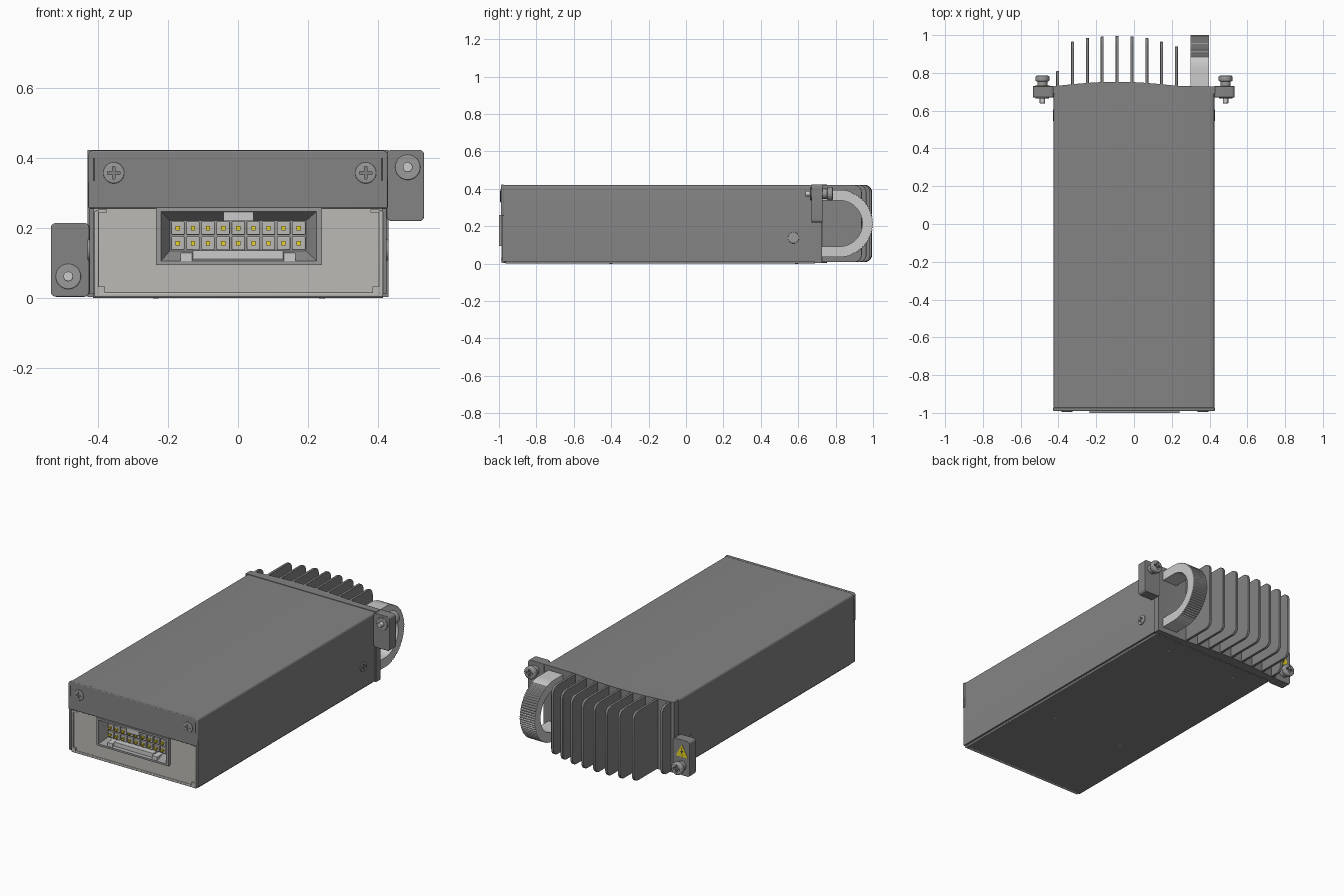
import bpy, bmesh, math
from mathutils import Vector

if "Cube" in bpy.data.objects:
    bpy.data.objects.remove(bpy.data.objects["Cube"])


def material(name, *rgb):
    m = bpy.data.materials.new(name)
    m.diffuse_color = (*rgb, 1)
    m.use_nodes = True
    m.node_tree.nodes["Principled BSDF"].inputs["Base Color"].default_value = m.diffuse_color
    return m


GREY = material("body_grey", 0.23, 0.23, 0.23)
PALE = material("pale_panel", 0.5, 0.49, 0.46)
LIGHT = material("light_metal", 0.62, 0.63, 0.65)
STEEL = material("screw_steel", 0.32, 0.32, 0.32)
DARK = material("dark", 0.05, 0.05, 0.05)
YELLOW = material("yellow", 0.8, 0.66, 0.02)


def finish(name, bm, mat, bevel=0):
    bmesh.ops.recalc_face_normals(bm, faces=bm.faces)
    me = bpy.data.meshes.new(name)
    bm.to_mesh(me)
    bm.free()
    me.materials.append(mat)
    ob = bpy.data.objects.new(name, me)
    bpy.context.collection.objects.link(ob)
    if bevel:
        mod = ob.modifiers.new("bevel", 'BEVEL')
        mod.width, mod.segments, mod.limit_method = bevel, 3, 'ANGLE'
        mod.angle_limit = math.radians(40)
    return ob


def boxes(name, bounds, mat, bevel=0):
    """One mesh from boxes given as (x0, x1, y0, y1, z0, z1)."""
    bm = bmesh.new()
    for x0, x1, y0, y1, z0, z1 in bounds:
        for v in bmesh.ops.create_cube(bm, size=1)["verts"]:
            v.co = (x1 if v.co.x > 0 else x0, y1 if v.co.y > 0 else y0, z1 if v.co.z > 0 else z0)
    return finish(name, bm, mat, bevel)


def loft(name, rings, mat, bevel=0, cap_start=True):
    bm = bmesh.new()
    rows = [[bm.verts.new(p) for p in ring] for ring in rings]
    n = len(rows[0])
    for a, b in zip(rows, rows[1:]):
        for i in range(n):
            bm.faces.new((a[i], a[(i + 1) % n], b[(i + 1) % n], b[i]))
    if cap_start:
        bm.faces.new(rows[0])
    bm.faces.new(rows[-1])
    return finish(name, bm, mat, bevel)


def prism(name, pts, axis, a, b, mat, bevel=0):
    """Extrude a 2D outline along an axis from a to b."""
    place = {'x': lambda u, v, d: (d, u, v), 'y': lambda u, v, d: (u, d, v),
             'z': lambda u, v, d: (u, v, d)}[axis]
    return loft(name, [[place(u, v, d) for u, v in pts] for d in (a, b)], mat, bevel)


def circle(u, v, r, n=32):
    return [(u + r * math.cos(2 * math.pi * i / n), v + r * math.sin(2 * math.pi * i / n)) for i in range(n)]


def rounded(pts, seg=6):
    """Outline of (u, v) or (u, v, radius) right-angle corners."""
    out = []
    for i, p in enumerate(pts):
        c = Vector(p[:2])
        if len(p) == 2:
            out.append(tuple(c))
            continue
        d0 = (Vector(pts[i - 1][:2]) - c).normalized() * p[2]
        d1 = (Vector(pts[(i + 1) % len(pts)][:2]) - c).normalized() * p[2]
        for k in range(seg + 1):
            t = math.pi / 2 * k / seg
            out.append(tuple(c + d0 * (1 - math.sin(t)) + d1 * (1 - math.cos(t))))
    return out


def rect(u0, u1, v0, v1, r):
    return rounded([(u0, v0, r), (u1, v0, r), (u1, v1, r), (u0, v1, r)])


def screw_head(name, loc, rot, r, h):
    """Round head with a recessed cross, facing local +z."""
    head = prism(name, circle(0, 0, r), 'z', -h, h, STEEL, h * 0.5)
    w, l = r * 0.14, r * 0.6
    cross = []
    for k in range(4):
        c, s = math.cos(k * math.pi / 2), math.sin(k * math.pi / 2)
        cross += [(u * c - v * s, u * s + v * c) for u, v in ((l, -w), (l, w), (w, w))]
    cutter = prism("cross_cutter", cross, 'z', h * 0.1, h * 2, DARK)
    mod = head.modifiers.new("cross", 'BOOLEAN')
    mod.object, mod.operation = cutter, 'DIFFERENCE'
    bpy.context.view_layer.objects.active = head
    for m in [m.name for m in head.modifiers]:
        bpy.ops.object.modifier_apply(modifier=m)
    bpy.data.objects.remove(cutter)
    head.location = loc
    head.rotation_euler = [math.radians(a) for a in rot]


# Folded sheet cover, its front lip, and the bottom plate
prism("cover", rounded([(-.425, .012), (-.425, .42, .015), (.425, .42, .015), (.425, .012),
                        (.412, .012), (.412, .408), (-.412, .408), (-.412, .012)]),
      'y', -.985, .695, GREY)
prism("cover_front_lip", rounded([(-.428, .257), (.428, .257), (.428, .422, .015), (-.428, .422, .015)]),
      'y', -.99, -.972, GREY, .004)
boxes("lip_slots", [(s * .412 - .003, s * .412 + .003, -.991, -.985, .335, .40) for s in (-1, 1)], DARK)
boxes("bottom_plate", [(-.415, .415, -.965, .69, 0, .013)], GREY, .004)
for i, (x, y) in enumerate([(.24, .59), (-.235, .59), (.24, -.4), (-.235, -.4)]):
    prism(f"bottom_pin_{i}", circle(x, y, .008, 16), 'z', -.001, .01, LIGHT)

# Pale front panel, notched for the connector, with folded rim
prism("front_panel", rounded([(-.412, .004, .012), (.412, .004, .012), (.412, .258), (.24, .258),
                              (.24, .095), (-.235, .095), (-.235, .258), (-.412, .258)]),
      'y', -.98, -.965, PALE)
boxes("front_panel_rim", [(-.41, -.398, -.987, -.97, .003, .25), (.403, .415, -.987, -.97, .003, .25),
                          (-.41, .415, -.987, -.97, .003, .016)], PALE, .004)
boxes("rim_corner_tabs", [(-.40, -.375, -.986, -.975, .245, .254), (.378, .405, -.986, -.975, .245, .254),
                          (-.40, -.38, -.988, -.975, .014, .034), (.385, .405, -.988, -.975, .014, .034)], PALE)

# Connector: funnel housing, latch parts, cells and pins
steps = [(-.235, .24, .095, .259, -.93), (-.235, .24, .095, .259, -1), (-.22, .225, .106, .248, -1),
         (-.195, .195, .135, .222, -.93)]
loft("connector_housing", [[(a, y, c), (b, y, c), (b, y, d), (a, y, d)] for a, b, c, d, y in steps],
     STEEL, cap_start=False)
boxes("connector_latches", [(-.042, .045, -.995, -.93, .22, .252), (-.165, -.13, -.998, -.93, .098, .13),
                            (.13, .165, -.998, -.93, .098, .13), (-.13, .13, -.985, -.93, .105, .137)], LIGHT, .002)
cells = [(-.172 + .0432 * i, z) for i in range(9) for z in (.157, .2)]
boxes("connector_cells", [(x - .019, x + .019, -.955, -.928, z - .019, z + .019) for x, z in cells], PALE, .003)
boxes("connector_pins", [(x - .006, x + .006, -.97, -.93, z - .006, z + .006) for x, z in cells], YELLOW)

# Heat sink: domed base plate and fins with rounded tips
dome = [(.24 - .66 * i / 16, .73 + .023 * math.sin(math.pi * i / 16)) for i in range(17)]
prism("heat_sink_base", [(-.43, .687), (.43, .687), (.43, .728)] + dome + [(-.43, .725)],
      'z', .004, .423, GREY)
for i, tip in enumerate([.81, .965, .985, .993, .995, .993, .985, .965, .94]):
    x = -.404 + .0786 * i
    prism(f"fin_{i}", rounded([(.71, .008), (tip, .008, .04), (tip, .421, .04), (.71, .421)]),
          'x', x - .008, x + .008, GREY, .003)

# Mounting ears, each with a captive screw
for side, x0, x1, z0, z1, zs in (("left", -.535, -.425, .004, .215, .062),
                                 ("right", .425, .532, .22, .424, .374)):
    xs = -.485 if side == "left" else .485
    prism(f"{side}_ear", rect(x0, x1, z0, z1, .015), 'y', .67, .73, GREY, .003)
    prism(f"{side}_ear_collar", circle(xs, zs, .036), 'y', .664, .68, STEEL, .003)
    prism(f"{side}_screw_shank", circle(xs, zs, .014, 20), 'y', .638, .75, LIGHT, .003)
    prism(f"{side}_screw_washer", circle(xs, zs, .027), 'y', .725, .76, STEEL, .003)
    screw_head(f"{side}_ear_screw", (xs, .77, zs), (-90, 0, 0), .037, .015)

# Warning triangle on the left ear
prism("warning_triangle", [(-.525, .115), (-.445, .115), (-.485, .188)], 'y', .729, .732, YELLOW)
prism("warning_bolt", [(-.48, .168), (-.494, .143), (-.486, .143), (-.488, .122), (-.476, .149), (-.484, .149)],
      'y', .731, .733, DARK)

# Pull handle with a ridged grip
cy, cz, ro, ri = .82, .215, .18, .123
outline = [(.72, cz - ro)]
for i in range(-60, 61):
    a = math.radians(i * 1.5)
    r = ro - (.005 if i % 3 == 0 and abs(i) < 48 else 0)
    outline.append((cy + r * math.cos(a), cz + r * math.sin(a)))
outline += [(.72, cz + ro), (.72, cz + ri)]
for i in range(24, -25, -1):
    a = math.radians(i * 3.75)
    outline.append((cy + ri * math.cos(a), cz + ri * math.sin(a)))
outline.append((.72, cz - ri))
prism("handle", outline, 'x', .30, .398, LIGHT)

# Case screws on the front and sides
for s, side in ((-1, "left"), (1, "right")):
    screw_head(f"front_screw_{side}", (.005 + .36 * s, -.989, .358), (90, 0, 0), .03, .006)
    screw_head(f"side_screw_{side}", (.425 * s, .575, .138), (0, 90 * s, 0), .03, .005)

# Smooth shading with sharp edges kept
bpy.ops.object.select_all(action='SELECT')
bpy.ops.object.shade_smooth_by_angle(angle=math.radians(30))
